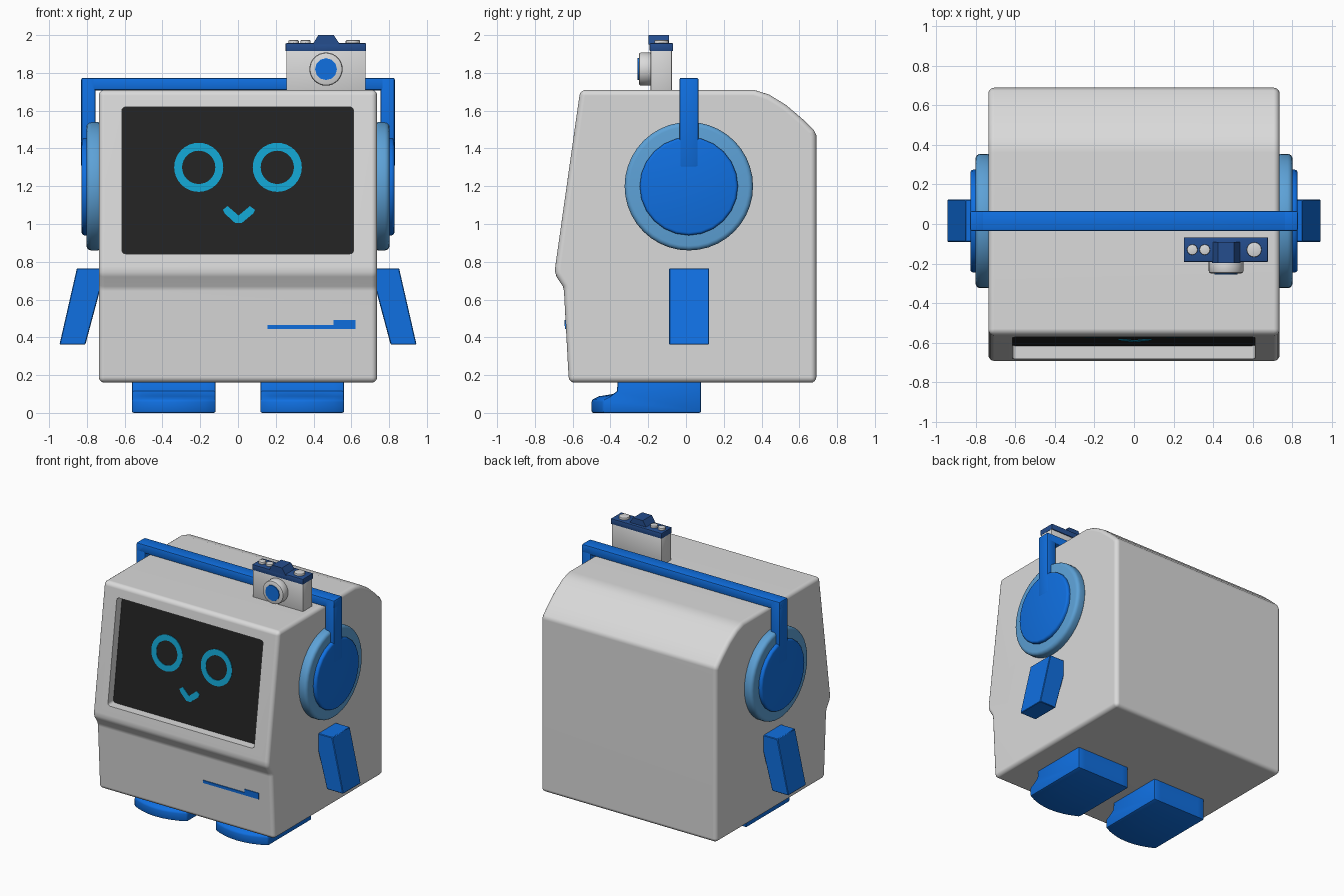
import bpy, bmesh, math
from mathutils import Matrix, Vector

if "Cube" in bpy.data.objects:
    bpy.data.objects.remove(bpy.data.objects["Cube"])


def material(name, rgb):
    m = bpy.data.materials.new(name)
    m.diffuse_color = (*rgb, 1)
    m.use_nodes = True
    m.node_tree.nodes["Principled BSDF"].inputs["Base Color"].default_value = m.diffuse_color
    return m


WHITE = material("warm_white", (0.70, 0.70, 0.70))
BLUE = material("bright_blue", (0.005, 0.16, 0.75))
SKY = material("sky_blue", (0.11, 0.36, 0.68))
NAVY = material("navy", (0.018, 0.075, 0.27))
BLACK = material("screen_black", (0.016, 0.016, 0.016))
CYAN = material("cyan", (0.006, 0.36, 0.62))


def apply_mod(ob, kind, **settings):
    mod = ob.modifiers.new(kind.lower(), kind)
    for key, value in settings.items():
        setattr(mod, key, value)
    bpy.context.view_layer.objects.active = ob
    bpy.ops.object.modifier_apply(modifier=mod.name)


def shade(ob, angle=35):
    bpy.ops.object.select_all(action='DESELECT')
    ob.select_set(True)
    bpy.context.view_layer.objects.active = ob
    bpy.ops.object.shade_smooth_by_angle(angle=math.radians(angle))


def finish(name, bm, mat, bevel=0, segments=2, limit=35):
    bmesh.ops.recalc_face_normals(bm, faces=bm.faces[:])
    me = bpy.data.meshes.new(name)
    bm.to_mesh(me)
    bm.free()
    me.materials.append(mat)
    ob = bpy.data.objects.new(name, me)
    bpy.context.collection.objects.link(ob)
    if bevel:
        apply_mod(ob, 'BEVEL', width=bevel, segments=segments, limit_method='ANGLE',
                  angle_limit=math.radians(limit), use_clamp_overlap=False)
    shade(ob)
    return ob


def prism(points, vec):
    """Extrude a closed outline of 3D points along a vector."""
    bm = bmesh.new()
    face = bm.faces.new([bm.verts.new(p) for p in points])
    out = bmesh.ops.extrude_face_region(bm, geom=[face])
    moved = [v for v in out['geom'] if isinstance(v, bmesh.types.BMVert)]
    bmesh.ops.translate(bm, verts=moved, vec=vec)
    return bm


def box(name, lo, hi, mat, bevel=0):
    (x0, y0, z0), (x1, y1, z1) = lo, hi
    bm = prism([(x0, y0, z0), (x1, y0, z0), (x1, y1, z0), (x0, y1, z0)], (0, 0, z1 - z0))
    return finish(name, bm, mat, bevel)


def disc(name, start, axis, radius, length, mat, sides=32, bevel=0, segments=2):
    """Cylinder that starts at a point and runs along an axis."""
    bm = bmesh.new()
    axis = Vector(axis)
    turn = axis.to_track_quat('Z', 'Y').to_matrix().to_4x4()
    place = Matrix.Translation(Vector(start) + axis * length / 2) @ turn
    bmesh.ops.create_cone(bm, cap_ends=True, segments=sides, radius1=radius,
                          radius2=radius, depth=length, matrix=place)
    return finish(name, bm, mat, bevel, segments)


def front_y(z):
    """Depth of the sloping upper front."""
    return -0.694 + (z - 0.76) * 0.141


def screen_y(z):
    return front_y(z) + 0.072


def lower_y(z):
    """Depth of the lower front."""
    return -0.62 - (z - 0.16) * 0.053


def rounded_rect(x0, x1, z0, z1, r):
    pts = []
    for cx, cz, a0 in ((x1 - r, z1 - r, 0), (x0 + r, z1 - r, 90),
                       (x0 + r, z0 + r, 180), (x1 - r, z0 + r, 270)):
        for k in range(4):
            a = math.radians(a0 + 30 * k)
            pts.append((cx + r * math.cos(a), cz + r * math.sin(a)))
    return pts


def plate(name, outline, depth, mat, thick=0.006):
    """Thin plate following a sloping front."""
    return finish(name, prism([(x, depth(z), z) for x, z in outline], (0, -thick, 0)), mat)


# Computer case: side profile, rounded edges, recessed screen
W = 0.737
profile = [(-0.62, 0.16), (0.69, 0.16), (0.69, 1.47), (0.675, 1.5), (0.62, 1.553),
           (0.53, 1.63), (0.44, 1.685), (0.36, 1.71), (-0.56, 1.71), (-0.692, 0.775),
           (-0.693, 0.745), (-0.685, 0.72), (-0.652, 0.67), (-0.646, 0.645)]
case = finish("computer_case", prism([(-W, y, z) for y, z in profile], (2 * W, 0, 0)),
              WHITE, 0.03, 4, 40)
opening = rounded_rect(-0.615, 0.612, 0.842, 1.62, 0.02)
cutter = finish("screen_cutter", prism([(x, screen_y(z), z) for x, z in opening],
                                       (0, -0.4, 0)), WHITE)
apply_mod(case, 'BOOLEAN', object=cutter, operation='DIFFERENCE', solver='EXACT')
bpy.data.objects.remove(cutter)
shade(case)
case.modifiers.new("weighted_normals", 'WEIGHTED_NORMAL').keep_sharp = True

# Screen with face
plate("screen", opening, screen_y, BLACK)
for side, label in ((-1, "left"), (1, "right")):
    bm = bmesh.new()
    n = 32
    loops = []
    for r in (0.13, 0.088):
        loop = []
        for k in range(n):
            a = 2 * math.pi * k / n
            z = 1.30 + r * math.sin(a)
            loop.append(bm.verts.new((side * 0.208 + r * math.cos(a), screen_y(z) - 0.01, z)))
        loops.append(loop)
    outer, inner = loops
    for k in range(n):
        j = (k + 1) % n
        bm.faces.new((outer[k], outer[j], inner[j], inner[k]))
    out = bmesh.ops.extrude_face_region(bm, geom=bm.faces[:])
    bmesh.ops.translate(bm, vec=(0, 0.005, 0),
                        verts=[v for v in out['geom'] if isinstance(v, bmesh.types.BMVert)])
    finish(label + "_eye", bm, CYAN)
smile = [(-0.08, 1.075), (-0.055, 1.095), (0.003, 1.045), (0.063, 1.095), (0.09, 1.075),
         (0.08, 1.055), (0.02, 1.005), (-0.015, 1.005), (-0.07, 1.055)]
plate("smile", smile, lambda z: screen_y(z) - 0.005, CYAN, 0.005)

# Disk slot
slot = [(0.155, 0.445), (0.622, 0.445), (0.622, 0.492), (0.505, 0.492),
        (0.505, 0.466), (0.155, 0.466)]
plate("disk_slot", slot, lambda z: lower_y(z) + 0.002, BLUE, 0.008)

for s, label in ((-1, "left"), (1, "right")):
    # Headphone cushion, cup and band side
    disc(label + "_ear_cushion", (s * 0.72, 0.015, 1.2), (s, 0, 0), 0.34, 0.082, SKY,
         40, 0.025, 4)
    disc(label + "_ear_cup", (s * 0.74, 0.015, 1.2), (s, 0, 0), 0.26, 0.088, BLUE,
         24, 0.015, 3)
    box(label + "_band_side", (min(s * 0.755, s * 0.83), -0.035, 1.3),
        (max(s * 0.755, s * 0.83), 0.066, 1.774), BLUE, 0.01)

    # Slanted arm
    arm = [(0.70, 0.765), (0.853, 0.765), (0.945, 0.362), (0.808, 0.362)]
    finish(label + "_arm", prism([(s * x, -0.09, z) for x, z in arm], (0, 0.213, 0)),
           BLUE, 0.004, 1)

    # Foot with a low, bowed toe
    foot = [(-0.5, 0.0), (0.08, 0.0), (0.08, 0.18), (-0.36, 0.18), (-0.366, 0.115),
            (-0.385, 0.1), (-0.46, 0.088), (-0.5, 0.068)]
    bm = bmesh.new()
    steps = 8
    rows = []
    for k in range(steps + 1):
        t = 2 * k / steps - 1
        rows.append([bm.verts.new((s * (0.34 + 0.222 * t),
                                   y + (0.06 * t * t if y < -0.45 else 0), z))
                     for y, z in foot])
    for a, b in zip(rows, rows[1:]):
        for i in range(len(foot)):
            j = (i + 1) % len(foot)
            bm.faces.new((a[i], a[j], b[j], b[i]))
    bm.faces.new(rows[0])
    bm.faces.new(rows[-1])
    finish(label + "_foot", bm, BLUE, 0.01, 2, 50)

# Headphone band across the top
box("band_top", (-0.83, -0.035, 1.708), (0.83, 0.066, 1.774), BLUE, 0.01)

# Small camera on top
box("camera_body", (0.256, -0.187, 1.70), (0.676, -0.075, 1.92), WHITE, 0.004)
box("camera_top", (0.252, -0.192, 1.915), (0.678, -0.068, 1.957), NAVY, 0.004)
hump = [(0.395, 1.95), (0.54, 1.95), (0.507, 2.0), (0.425, 2.0)]
finish("viewfinder", prism([(x, -0.198, z) for x, z in hump], (0, 0.108, 0)), NAVY)
disc("lens_barrel", (0.466, -0.18, 1.82), (0, -1, 0), 0.088, 0.07, WHITE, 32, 0.012)
disc("lens_glass", (0.466, -0.18, 1.82), (0, -1, 0), 0.058, 0.076, BLUE, 12)
for i, (x, r) in enumerate(((0.295, 0.027), (0.358, 0.027), (0.608, 0.038))):
    disc("camera_knob_%d" % (i + 1), (x, -0.13, 1.95), (0, 0, 1), r, 0.023, WHITE, 16, 0.004)
